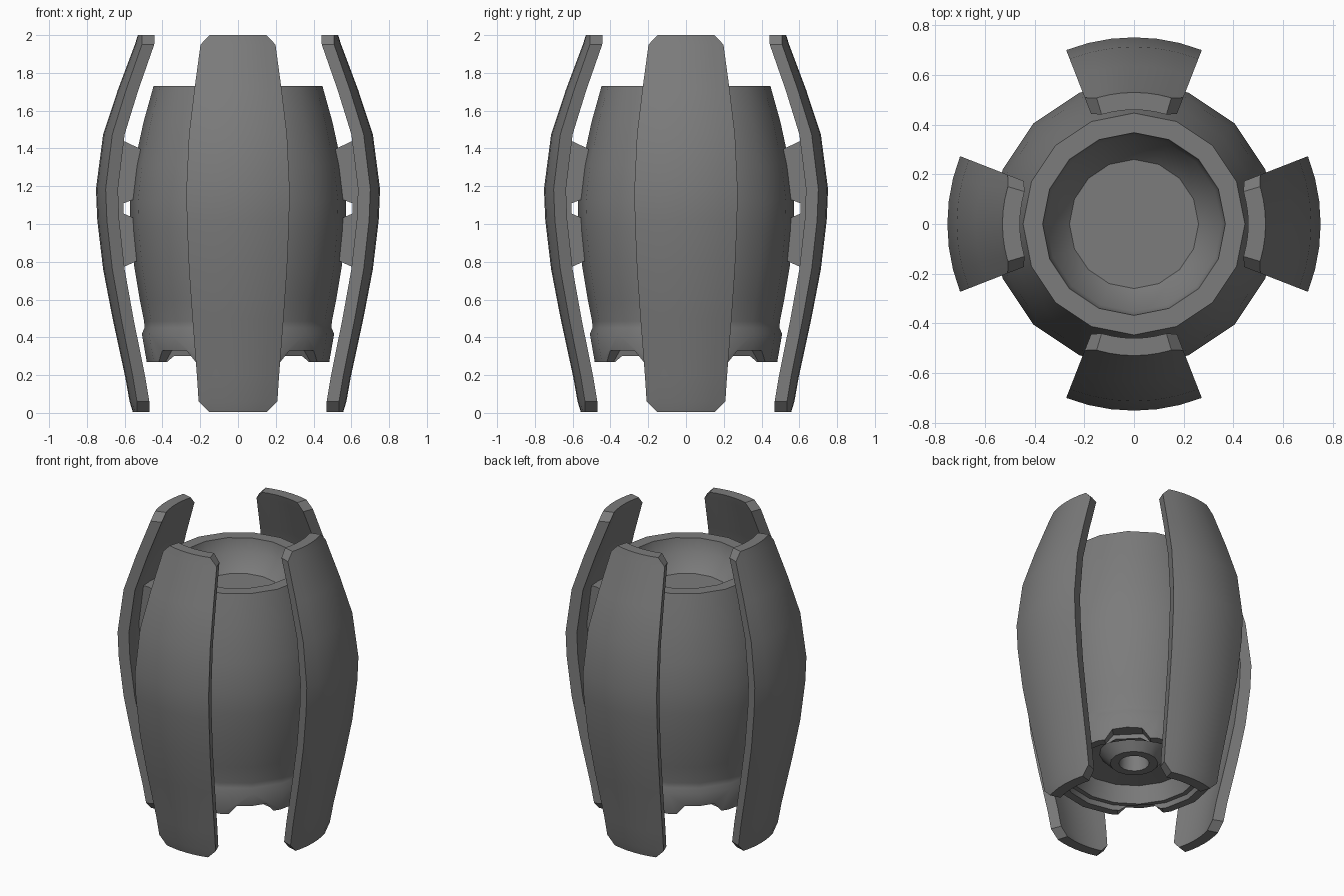
import bpy, bmesh
from math import sin, cos, radians, pi
from mathutils import Matrix

if "Cube" in bpy.data.objects:
    bpy.data.objects.remove(bpy.data.objects["Cube"])

# Dark grey finish shared by every part
dark = bpy.data.materials.new("dark_grey")
dark.diffuse_color = (.2, .2, .2, 1)
dark.use_nodes = True
dark.node_tree.nodes["Principled BSDF"].inputs["Base Color"].default_value = dark.diffuse_color


def finish(name, bm, smooth=True):
    bmesh.ops.remove_doubles(bm, verts=bm.verts, dist=1e-5)
    bmesh.ops.recalc_face_normals(bm, faces=bm.faces)
    me = bpy.data.meshes.new(name)
    bm.to_mesh(me)
    bm.free()
    me.materials.append(dark)
    ob = bpy.data.objects.new(name, me)
    bpy.context.collection.objects.link(ob)
    if smooth:
        smooth_object(ob)
    return ob


def select(ob):
    bpy.ops.object.select_all(action='DESELECT')
    ob.select_set(True)
    bpy.context.view_layer.objects.active = ob


def smooth_object(ob):
    select(ob)
    bpy.ops.object.shade_smooth_by_angle(angle=radians(35))


def extruded_prism(bm, outline, depth_axis, lo, hi, turn):
    """Prism from a 2D outline, extruded along x or y, then turned about z."""
    def point(a, b, d):
        return (d, a, b) if depth_axis == 'x' else (a, d, b)
    rot = Matrix.Rotation(turn, 4, 'Z')
    ends = [[bm.verts.new(point(a, b, d)) for a, b in outline] for d in (lo, hi)]
    for ring in ends:
        bm.faces.new(ring)
    n = len(outline)
    for i in range(n):
        j = (i + 1) % n
        bm.faces.new((ends[0][i], ends[0][j], ends[1][j], ends[1][i]))
    bmesh.ops.transform(bm, matrix=rot, verts=ends[0] + ends[1])


# Barrel body: one closed lathe profile from the bowl floor to the nozzle hole
profile = [(0, 1.54), (.26, 1.54), (.353, 1.64), (.368, 1.73), (.447, 1.73),
           (.50, 1.54), (.55, 1.31), (.573, 1.12), (.57, .98), (.55, .78),
           (.52, .6), (.497, .485), (.495, .45), (.509, .418), (.483, .27),
           (.43, .27), (.42, .30), (.39, .30), (.36, .41), (.21, .43),
           (.145, .36), (.092, .36), (.085, .50), (0, .50)]
bm = bmesh.new()
vs = [bm.verts.new((r, 0, z)) for r, z in profile]
es = [bm.edges.new(p) for p in zip(vs, vs[1:])]
bmesh.ops.spin(bm, geom=vs + es, cent=(0, 0, 0), axis=(0, 0, 1),
               angle=2 * pi, steps=16, use_merge=False)
body = finish("barrel_body", bm, smooth=False)

# Four diagonal notches in the outer lip of the base ring
bm = bmesh.new()
for k in range(4):
    extruded_prism(bm, [(-.17, .23), (.17, .23), (.09, .33), (-.09, .33)],
                   'x', .405, .62, radians(45 + 90 * k))
cutter = finish("notch_cutter", bm, smooth=False)
cutter.hide_render = True
mod = body.modifiers.new("notches", 'BOOLEAN')
mod.operation = 'DIFFERENCE'
mod.solver = 'EXACT'
mod.object = cutter
select(body)
bpy.ops.object.modifier_apply(modifier=mod.name)
bpy.data.objects.remove(cutter)
smooth_object(body)

# Four curved outer panels: (outer radius, height, half angle)
rows = [(.557, 0.005, 16), (.574, .06, 21.3), (.597, .19, 21.3), (.664, .5, 21.3),
        (.714, .76, 21.3), (.745, 1.02, 21.3), (.752, 1.185, 21.3),
        (.714, 1.475, 21.3), (.636, 1.71, 21.3), (.546, 1.95, 21.3), (.53, 2.0, 16.5)]
COLS, THICK = 6, .07
for k, side in enumerate(("right", "back", "left", "front")):
    bm = bmesh.new()
    grids = []
    for inset in (0, THICK):
        grids.append([[bm.verts.new(((r - inset) * cos(a), (r - inset) * sin(a), z))
                       for a in (radians(90 * k + h * (2 * c / COLS - 1))
                                 for c in range(COLS + 1))] for r, z, h in rows])
    for g in grids:
        for lo, hi in zip(g, g[1:]):
            for c in range(COLS):
                bm.faces.new((lo[c], lo[c + 1], hi[c + 1], hi[c]))
    loops = [g[0] + [row[-1] for row in g[1:-1]] + g[-1][::-1]
             + [row[0] for row in g[-2:0:-1]] for g in grids]
    n = len(loops[0])
    for i in range(n):
        j = (i + 1) % n
        bm.faces.new((loops[0][i], loops[0][j], loops[1][j], loops[1][i]))
    finish(side + "_panel", bm)

    # Notched bracket joining this panel to the body
    bm = bmesh.new()
    extruded_prism(bm, [(.5, 1.39), (.6, 1.437), (.69, 1.437), (.69, .775), (.6, .775),
                        (.5, .82), (.5, 1.01), (.605, 1.055), (.605, 1.11), (.5, 1.15)],
                   'y', -.08, .08, radians(90 * k))
    finish(side + "_bracket", bm, smooth=False)
